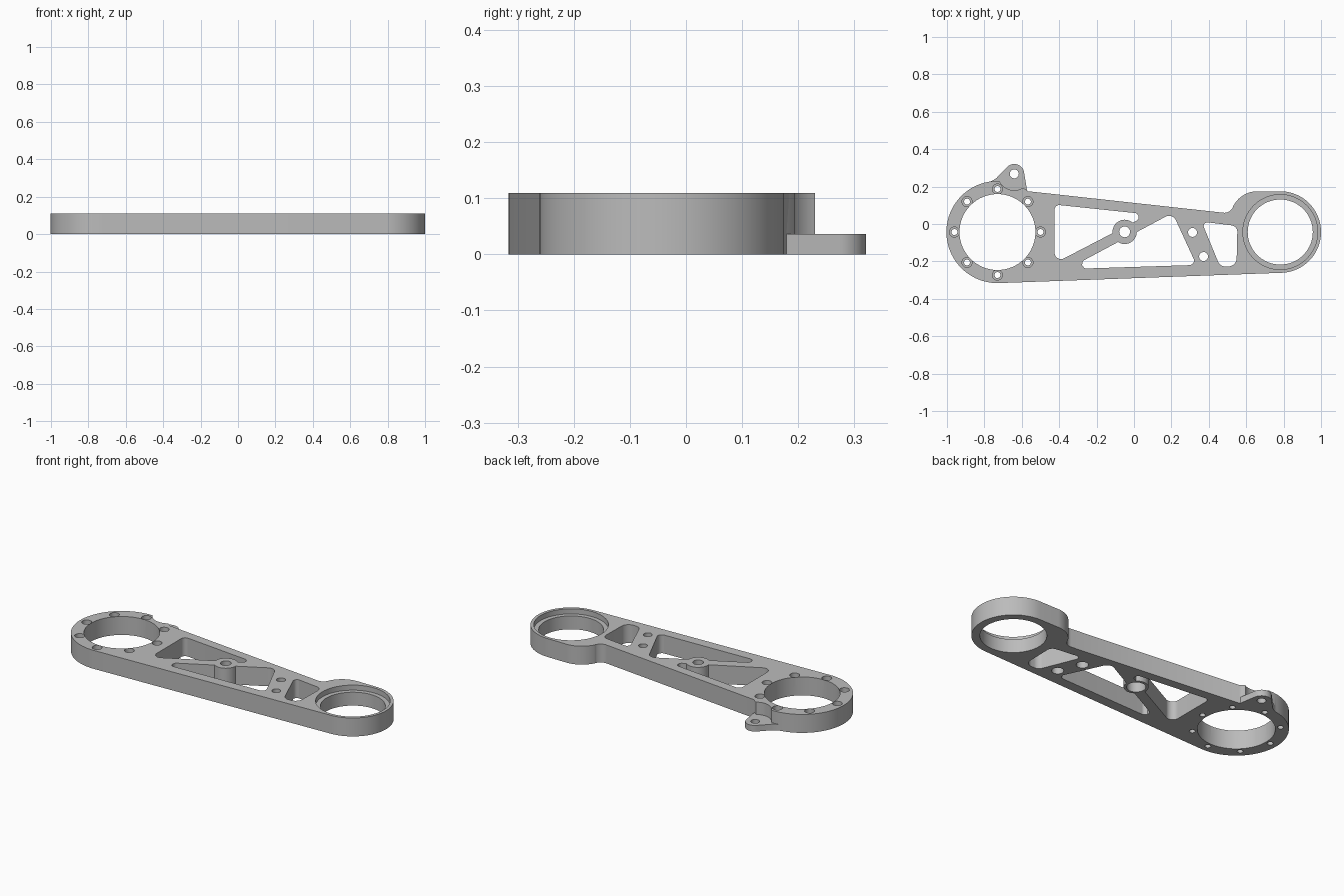
import bpy, bmesh
from math import sin, cos, tan, radians, pi
from mathutils import Vector

if "Cube" in bpy.data.objects:
    bpy.data.objects.remove(bpy.data.objects["Cube"])

H = 0.109        # plate thickness
TAB = 0.036      # tab thickness
BIG = Vector((-0.73, -0.043))
SMALL = Vector((0.782, -0.043))
BOSS = Vector((-0.05, -0.042))
EAR = Vector((-0.64, 0.268))

metal = bpy.data.materials.new("light_grey_metal")
metal.use_nodes = True
grey = (0.5, 0.5, 0.5, 1)
metal.diffuse_color = grey
metal.node_tree.nodes["Principled BSDF"].inputs["Base Color"].default_value = grey


def arc(c, r, a0, a1, n=24):
    """Points on an arc, angles in degrees."""
    angles = [radians(a0 + (a1 - a0) * i / n) for i in range(n + 1)]
    return [Vector((c[0] + r * cos(a), c[1] + r * sin(a))) for a in angles]


def rounded(corners, n=10):
    """Polygon from (x, y, radius) corners, each one filleted."""
    out = []
    for i, (x, y, r) in enumerate(corners):
        p = Vector((x, y))
        a = (Vector(corners[i - 1][:2]) - p).normalized()
        b = (Vector(corners[(i + 1) % len(corners)][:2]) - p).normalized()
        half = a.angle(b) / 2
        mid = p + (a + b).normalized() * r / sin(half)
        start, end = p + a * r / tan(half) - mid, p + b * r / tan(half) - mid
        for k in range(n + 1):
            d = start.lerp(end, k / n)
            out.append(mid + d.normalized() * r)
    return out


def prism(name, pts, z0, z1):
    """Extruded outline as a new object."""
    bm = bmesh.new()
    face = bm.faces.new([bm.verts.new((p[0], p[1], z0)) for p in pts])
    ext = bmesh.ops.extrude_face_region(bm, geom=[face])
    moved = [v for v in ext["geom"] if isinstance(v, bmesh.types.BMVert)]
    bmesh.ops.translate(bm, verts=moved, vec=(0, 0, z1 - z0))
    bmesh.ops.recalc_face_normals(bm, faces=bm.faces)
    mesh = bpy.data.meshes.new(name)
    bm.to_mesh(mesh)
    bm.free()
    mesh.materials.append(metal)
    ob = bpy.data.objects.new(name, mesh)
    bpy.context.collection.objects.link(ob)
    return ob


def disc(c, r, z0, z1, n=32):
    return prism("cutter", arc(c, r, 0, 360, n)[:-1], z0, z1)


def combine(target, tool, operation="DIFFERENCE"):
    """Apply a boolean and discard the tool."""
    bpy.context.view_layer.objects.active = target
    mod = target.modifiers.new("cut", "BOOLEAN")
    mod.operation, mod.object, mod.solver = operation, tool, "EXACT"
    bpy.ops.object.modifier_apply(modifier=mod.name)
    bpy.data.objects.remove(tool)


# Main plate: large ring, small ring, shoulder and concave blend
outline = arc(BIG, 0.273, 53, 272, 64)
outline += arc(SMALL, 0.218, -88, 90, 48)
outline += arc((0.66, 0.03), 0.145, 90, 155)
outline += arc((0.483, 0.11), 0.05, -25, -97, 12)
arm = prism("link_arm", outline, 0, H)

# Clearance above the tab, then the thin tab itself
combine(arm, disc(EAR, 0.088, TAB, H + 0.1))
tab_outline = [(-0.62, 0.12), (-0.57, 0.17)] + arc(EAR, 0.053, 5, 135)
tab_outline += [(-0.735, 0.246), (-0.755, 0.233), (-0.775, 0.224), (-0.73, 0.12)]
combine(arm, prism("tab", tab_outline, 0, TAB), "UNION")

# Lightening pockets, leaving the round boss on the diagonal rib
pockets = [
    [(-0.425, 0.104, 0.025), (-0.425, -0.21, 0.035), (0.078, 0.051, 0.022)],
    [(-0.356, -0.241, 0.024), (0.334, -0.219, 0.025), (0.206, 0.059, 0.04)],
    [(0.361, 0.013, 0.02), (0.46, -0.227, 0.04), (0.548, -0.227, 0.045),
     (0.553, -0.011, 0.035)],
]
for corners in pockets:
    pocket = prism("pocket", rounded(corners), -0.1, H + 0.1)
    combine(pocket, disc(BOSS, 0.065, -0.2, H + 0.2))
    combine(arm, pocket)

# Bearing bores
combine(arm, disc(BIG, 0.203, -0.1, H + 0.1, 64))
combine(arm, disc(SMALL, 0.174, -0.1, H + 0.1, 64))
combine(arm, disc(SMALL, 0.2, H - 0.03, H + 0.1, 64))

# Bolt circle with counterbores from above
for i in range(8):
    c = BIG + 0.23 * Vector((cos(i * pi / 4), sin(i * pi / 4)))
    combine(arm, disc(c, 0.016, -0.1, H + 0.1, 20))
    combine(arm, disc(c, 0.027, H - 0.06, H + 0.1, 24))

# Boss, rib and tab holes, the first three counterbored from below
for c, r, bore in ((BOSS, 0.029, 0.05), ((0.313, -0.045), 0.024, 0.032),
                   ((0.372, -0.174), 0.024, 0.032), (EAR, 0.024, 0)):
    combine(arm, disc(c, r, -0.1, H + 0.1))
    if bore:
        combine(arm, disc(c, bore, -0.1, 0.06))

# Smooth the curved walls, keep the rims sharp
bpy.ops.object.select_all(action="DESELECT")
arm.select_set(True)
bpy.context.view_layer.objects.active = arm
bpy.ops.object.shade_smooth_by_angle(angle=radians(30))
